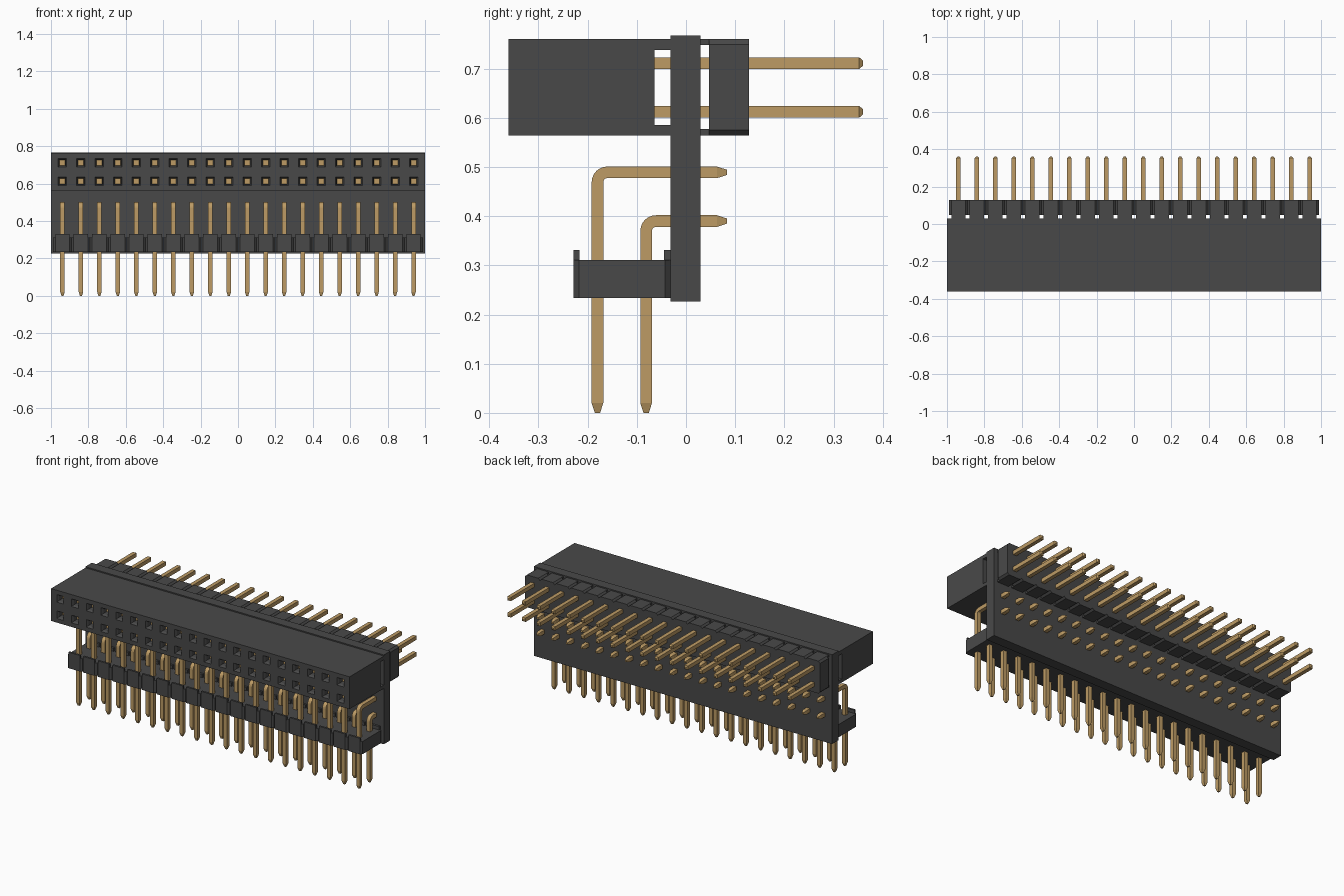
import bpy, bmesh, math
from mathutils import Vector

if "Cube" in bpy.data.objects:
    bpy.data.objects.remove(bpy.data.objects["Cube"])

N = 20
PITCH = 0.0988
X0 = -PITCH * (N - 1) / 2
H = 0.0118          # half pin width


def material(name, rgb):
    m = bpy.data.materials.new(name)
    m.diffuse_color = (*rgb, 1)
    m.use_nodes = True
    m.node_tree.nodes["Principled BSDF"].inputs["Base Color"].default_value = m.diffuse_color
    return m


BLACK = material("dark grey plastic", (0.066, 0.066, 0.066))
GOLD = material("gold metal", (0.51, 0.33, 0.13))


def finish(bm, name, *mats):
    bmesh.ops.recalc_face_normals(bm, faces=bm.faces[:])
    me = bpy.data.meshes.new(name)
    bm.to_mesh(me)
    bm.free()
    for m in mats:
        me.materials.append(m)
    ob = bpy.data.objects.new(name, me)
    bpy.context.collection.objects.link(ob)
    return ob


def repeat(ob):
    mod = ob.modifiers.new("row", 'ARRAY')
    mod.count = N
    mod.use_relative_offset = False
    mod.use_constant_offset = True
    mod.constant_offset_displace = (PITCH, 0, 0)


def box(name, x, y, z):
    bm = bmesh.new()
    bmesh.ops.create_cube(bm, size=1)
    for v in bm.verts:
        v.co = [r[0] + (c + 0.5) * (r[1] - r[0]) for c, r in zip(v.co, (x, y, z))]
    return finish(bm, name, BLACK)


def pin(name, path, tip_ends):
    """Square bar swept along a (y, z) path; listed ends are narrowed."""
    bm = bmesh.new()
    pts = [Vector(p) for p in path]
    rings = []
    for i, p in enumerate(pts):
        d = (pts[min(i + 1, len(pts) - 1)] - pts[max(i - 1, 0)]).normalized()
        n = Vector((-d.y, d.x))
        s = H * (0.45 if i in tip_ends else 1)
        rings.append([bm.verts.new((X0 + a * s, p.x + n.x * b * s, p.y + n.y * b * s))
                      for a, b in ((-1, -1), (1, -1), (1, 1), (-1, 1))])
    for r, q in zip(rings, rings[1:]):
        for k in range(4):
            bm.faces.new((r[k], r[(k + 1) % 4], q[(k + 1) % 4], q[k]))
    bm.faces.new(rings[0])
    bm.faces.new(rings[-1])
    repeat(finish(bm, name, GOLD))


def notched_bar(name, lo, hi, d0, d1, place, c=0.011):
    """Row of chamfered segments: outline in (x, lo..hi), extruded d0..d1."""
    low, high = [], []
    for i in range(N):
        a = X0 + (i - 0.5) * PITCH
        b = a + PITCH
        if i == 0:
            low.append((a, lo + c))
            high.append((a, hi - c))
        low += [(a + c, lo), (b - c, lo), (b, lo + c)]
        high += [(a + c, hi), (b - c, hi), (b, hi - c)]
    outline = low + high[::-1]
    bm = bmesh.new()
    p = [bm.verts.new(place(x, t, d0)) for x, t in outline]
    q = [bm.verts.new(place(x, t, d1)) for x, t in outline]
    n = len(outline)
    bm.faces.new(p)
    bm.faces.new(q)
    for k in range(n):
        bm.faces.new((p[k], p[(k + 1) % n], q[(k + 1) % n], q[k]))
    finish(bm, name, BLACK)
    return (X0 - PITCH / 2 + c, X0 + PITCH / 2 - c)


# Circuit board
box("board", (-1, 1), (-0.032, 0.029), (0.226, 0.767))

# Front socket block with two rows of funnel holes
ROWS = (0.612, 0.711)
R = 0.023
Y_FRONT, Y_BACK = -0.361, -0.064
xs = [-1] + [X0 + i * PITCH + s * R for i in range(N) for s in (-1, 1)] + [1]
zs = [0.564] + [z + s * R for z in ROWS for s in (-1, 1)] + [0.76]
bm = bmesh.new()
grid = [[bm.verts.new((x, Y_BACK, z)) for z in zs] for x in xs]
for i in range(len(xs) - 1):
    for j in range(len(zs) - 1):
        bm.faces.new((grid[i][j], grid[i + 1][j], grid[i + 1][j + 1], grid[i][j + 1]))
res = bmesh.ops.extrude_face_region(bm, geom=bm.faces[:], use_keep_orig=True)
for g in res["geom"]:
    if isinstance(g, bmesh.types.BMVert):
        g.co.y = Y_FRONT
bmesh.ops.recalc_face_normals(bm, faces=bm.faces[:])
holes = []
for f in bm.faces:
    c = f.calc_center_median()
    col = (c.x - X0) / PITCH
    if (abs(c.y - Y_FRONT) < 1e-4 and abs(col - round(col)) < 0.02
            and min(abs(c.z - z) for z in ROWS) < 0.002):
        holes.append(f)
bmesh.ops.inset_individual(bm, faces=holes, thickness=0.010, depth=-0.012)
bmesh.ops.inset_individual(bm, faces=holes, thickness=0.002, depth=-0.03)
for f in holes:
    f.material_index = 1          # metal contact at the bottom of each hole
finish(bm, "socket", BLACK, GOLD)
box("socket_top_lip", (-1, 1), (Y_BACK, -0.032), (0.738, 0.76))
box("socket_bottom_lip", (-1, 1), (Y_BACK, -0.032), (0.564, 0.585))

# Rear header, segments chamfered along y
seg = notched_bar("rear_header", 0.564, 0.76, 0.047, 0.128, lambda x, t, d: (x, d, t))
repeat(box("rear_header_top_lip", seg, (0.029, 0.047), (0.748, 0.76)))
repeat(box("rear_header_bottom_lip", seg, (0.029, 0.047), (0.564, 0.577)))

# Lower header, segments chamfered along z
seg = notched_bar("lower_header", -0.229, -0.032, 0.234, 0.311, lambda x, t, d: (x, t, d))
repeat(box("lower_header_front_lip", seg, (-0.229, -0.217), (0.311, 0.331)))
repeat(box("lower_header_back_lip", seg, (-0.045, -0.032), (0.311, 0.331)))

# Straight pins through the board
for z, label in zip(ROWS, ("lower", "upper")):
    pin(label + "_straight_pins", [(-0.075, z), (0.352, z), (0.36, z)], (2,))


# Right-angle pins with rounded bends
def bent_pin(name, y, z, r=0.02):
    arc = [(y + r - r * math.cos(a), z - r + r * math.sin(a))
           for a in (k * math.pi / 12 for k in range(7))]
    path = [(y, 0), (y, 0.02)] + arc + [(0.063, z), (0.083, z)]
    pin(name, path, (0, len(path) - 1))


bent_pin("outer_bent_pins", -0.180, 0.489)
bent_pin("inner_bent_pins", -0.081, 0.390)
